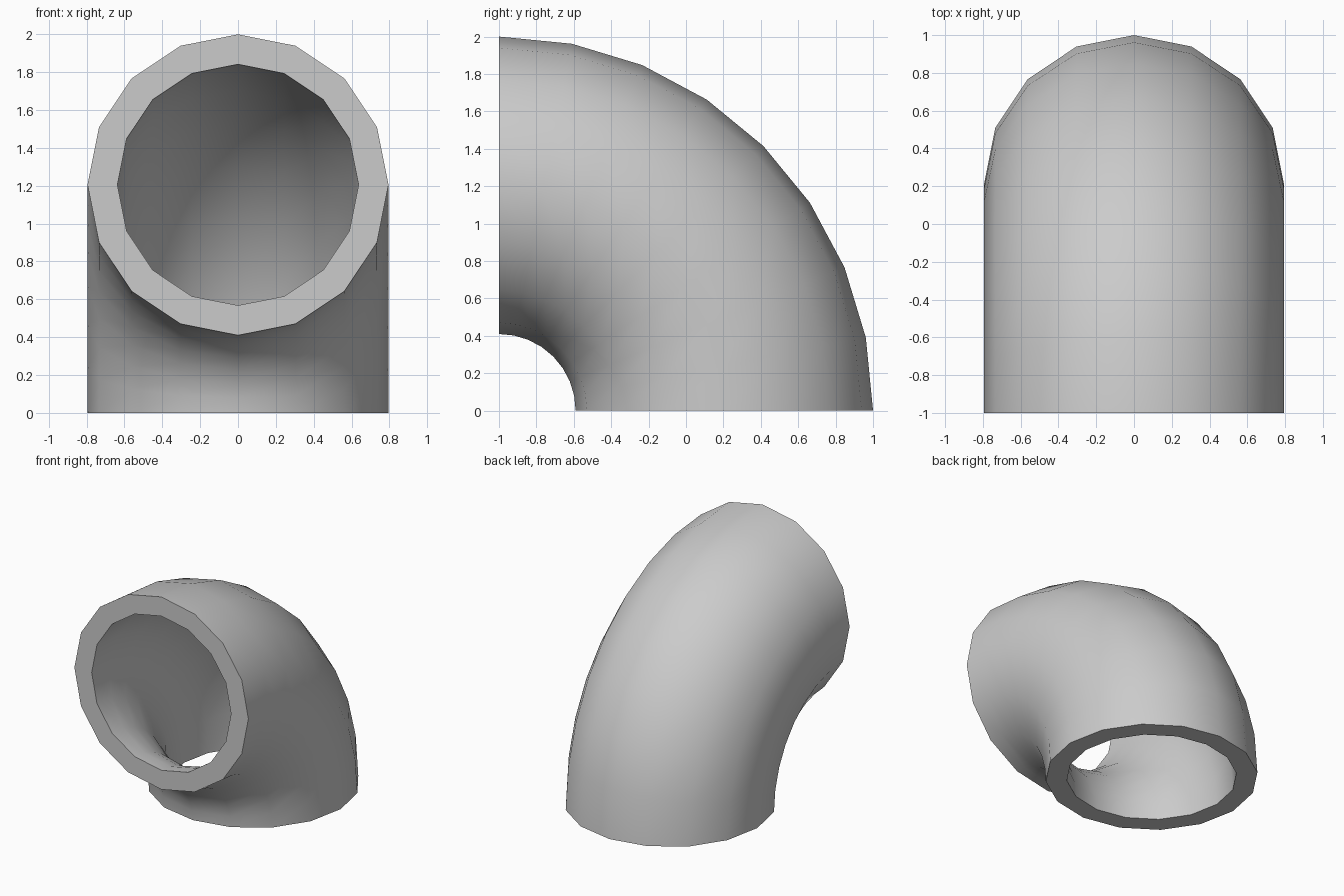
import bpy, bmesh
from math import pi, radians, sin, cos

default = bpy.data.objects.get("Cube")
if default:
    bpy.data.objects.remove(default, do_unlink=True)

BEND_RADIUS = 1.205
OUTER, INNER = 0.795, 0.637
SIDES, STEPS = 16, 8

# Grey pipe material
grey = bpy.data.materials.new("pipe_grey")
grey.use_nodes = True
colour = (0.6, 0.6, 0.6, 1)
grey.diffuse_color = colour
grey.node_tree.nodes["Principled BSDF"].inputs["Base Color"].default_value = colour

bm = bmesh.new()


def add_ring(radius, step):
    """Ring of vertices around the pipe, part way along the quarter bend."""
    bend = pi / 2 * step / STEPS
    ring = []
    for i in range(SIDES):
        turn = 2 * pi * i / SIDES
        reach = BEND_RADIUS + radius * cos(turn)
        ring.append(bm.verts.new((radius * sin(turn), reach * sin(bend) - 1, reach * cos(bend))))
    return ring


# Rings run down the outer wall and back up the inner wall;
# joining them in a cycle also makes the two flat rims
rings = [add_ring(OUTER, s) for s in range(STEPS + 1)]
rings += [add_ring(INNER, s) for s in reversed(range(STEPS + 1))]
for k, ring in enumerate(rings):
    previous = rings[k - 1]
    for i in range(SIDES):
        bm.faces.new((previous[i - 1], previous[i], ring[i], ring[i - 1]))
bmesh.ops.recalc_face_normals(bm, faces=bm.faces)

mesh = bpy.data.meshes.new("elbow_pipe")
bm.to_mesh(mesh)
bm.free()
mesh.materials.append(grey)
pipe = bpy.data.objects.new("elbow_pipe", mesh)
bpy.context.collection.objects.link(pipe)

# Smooth walls, crisp rims
bpy.ops.object.select_all(action="DESELECT")
pipe.select_set(True)
bpy.context.view_layer.objects.active = pipe
bpy.ops.object.shade_smooth_by_angle(angle=radians(40))
